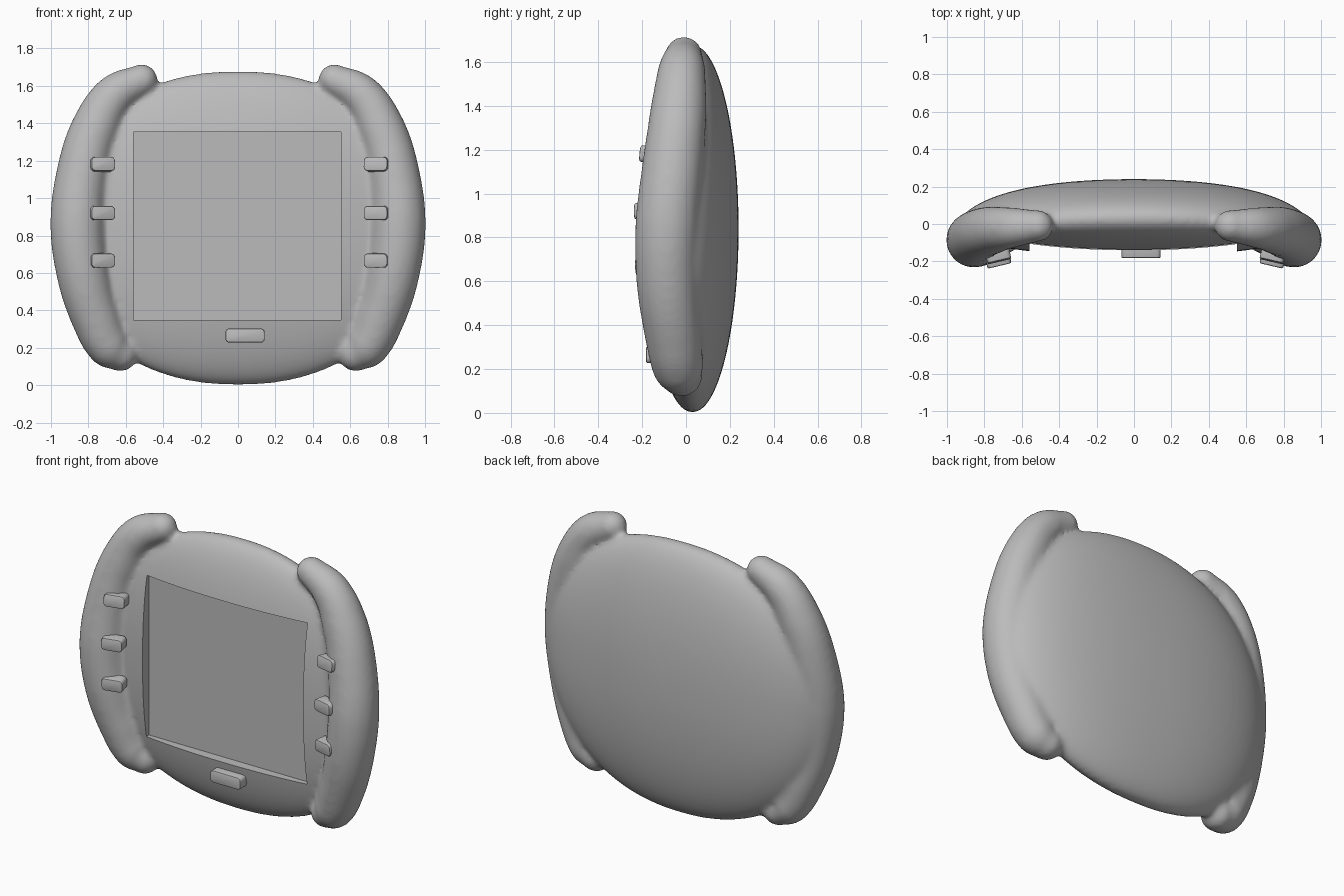
import bpy, bmesh, math
from mathutils import Vector

if "Cube" in bpy.data.objects:
    bpy.data.objects.remove(bpy.data.objects["Cube"])

grey = bpy.data.materials.new("light grey plastic")
grey.diffuse_color = (0.5, 0.5, 0.5, 1)
grey.use_nodes = True
grey.node_tree.nodes["Principled BSDF"].inputs["Base Color"].default_value = grey.diffuse_color


def activate(o):
    bpy.ops.object.select_all(action='DESELECT')
    o.select_set(True)
    bpy.context.view_layer.objects.active = o


def apply_all(o):
    activate(o)
    for m in list(o.modifiers):
        bpy.ops.object.modifier_apply(modifier=m.name)


# lens-shaped central body: superelliptic outline, domed back and front
def make_shell():
    bm = bmesh.new()
    n, rings, p = 96, 20, 2.2

    def point(t, r, side):
        c, s = math.cos(t), math.sin(t)
        k = (abs(c) ** p + abs(s) ** p) ** (-1 / p)
        x, z = 0.96 * r * k * c, 0.84 + 0.84 * r * k * s
        edge = 0.03 - 0.08 * x * x
        peak = 0.24 if side > 0 else -0.18
        return bm.verts.new((x, edge + (peak - edge) * math.sqrt(max(0, 1 - r * r)), z))

    loops = []
    for i in range(1, 2 * rings):
        a = math.pi * i / (2 * rings)
        loops.append([point(2 * math.pi * j / n, math.sin(a), 1 if i <= rings else -1) for j in range(n)])
    for a, b in zip(loops, loops[1:]):
        for j in range(n):
            bm.faces.new((a[j], a[(j + 1) % n], b[(j + 1) % n], b[j]))
    for lp, side in ((loops[0], 1), (loops[-1], -1)):
        tip = point(0, 0, side)
        for j in range(n):
            bm.faces.new((tip, lp[j], lp[(j + 1) % n]))
    bmesh.ops.recalc_face_normals(bm, faces=bm.faces)
    me = bpy.data.meshes.new("body")
    bm.to_mesh(me)
    bm.free()
    o = bpy.data.objects.new("body", me)
    bpy.context.collection.objects.link(o)
    return o


# side grips: tapering tubes with round ends (x, y, z, radius)
GRIP = [(.515, -.01, 1.632, .085), (.655, -.02, 1.555, .11), (.765, -.035, 1.37, .13),
        (.832, -.06, 1.13, .14), (.858, -.085, .86, .147), (.83, -.085, .6, .142),
        (.765, -.06, .37, .132), (.685, -.035, .205, .118), (.63, -.02, .168, .095)]


def make_grip(sx):
    cu = bpy.data.curves.new("grip", 'CURVE')
    cu.dimensions = '3D'
    cu.bevel_depth, cu.bevel_resolution, cu.use_fill_caps = 1, 8, True
    sp = cu.splines.new('BEZIER')
    sp.resolution_u = 10
    sp.bezier_points.add(len(GRIP) - 1)
    for b, (x, y, z, r) in zip(sp.bezier_points, GRIP):
        b.co, b.radius = (sx * x, y, z), r
        b.handle_left_type = b.handle_right_type = 'AUTO'
    o = bpy.data.objects.new("grip", cu)
    bpy.context.collection.objects.link(o)
    activate(o)
    bpy.ops.object.convert(target='MESH')
    parts = [bpy.context.object]
    for x, y, z, r in (GRIP[0], GRIP[-1]):
        bpy.ops.mesh.primitive_uv_sphere_add(segments=32, ring_count=16, radius=r, location=(sx * x, y, z))
        parts.append(bpy.context.object)
    return parts


# fuse shell and grips into one soft casing
body = make_shell()
pieces = make_grip(1) + make_grip(-1)
activate(body)
for q in pieces:
    q.select_set(True)
bpy.ops.object.join()
rm = body.modifiers.new("fuse", 'REMESH')
rm.mode, rm.voxel_size = 'VOXEL', 0.014
sm = body.modifiers.new("soften", 'SMOOTH')
sm.factor, sm.iterations = 0.5, 16
apply_all(body)

# square screen recess
bpy.ops.mesh.primitive_cube_add(size=1, location=(-.003, -.33, .852))
cutter = bpy.context.object
cutter.name = "screen_cutter"
cutter.scale = (1.11, .5, 1.005)
cutter.hide_render = True
bo = body.modifiers.new("screen recess", 'BOOLEAN')
bo.operation, bo.object, bo.solver = 'DIFFERENCE', cutter, 'EXACT'
apply_all(body)
bpy.data.objects.remove(cutter)
body.data.materials.clear()
body.data.materials.append(grey)
activate(body)
bpy.ops.object.shade_smooth_by_angle(angle=math.radians(40))


# rounded push buttons
def button(name, loc, size, turn=0, tilt=0):
    bpy.ops.mesh.primitive_cube_add(size=1, location=loc)
    o = bpy.context.object
    o.name = name
    o.scale = size
    bpy.ops.object.transform_apply(location=False, rotation=False, scale=True)
    bm = bmesh.new()
    bm.from_mesh(o.data)
    depth = [e for e in bm.edges if abs((e.verts[0].co - e.verts[1].co).y) > 1e-4]
    bmesh.ops.bevel(bm, geom=depth, offset=.022, segments=4, profile=.5, affect='EDGES')
    front = min(bm.faces, key=lambda f: f.calc_center_median().y)
    bmesh.ops.bevel(bm, geom=list(front.edges), offset=.008, segments=2, profile=.5, affect='EDGES')
    bm.to_mesh(o.data)
    bm.free()
    o.rotation_euler = (tilt, 0, turn)
    o.data.materials.append(grey)
    bpy.ops.object.shade_smooth_by_angle(angle=math.radians(40))


for side, sx, cx in (("left", -1, -.727), ("right", 1, .742)):
    for i, (z, y, tilt) in enumerate(((1.18, -.165, -.1), (.92, -.19, 0), (.667, -.185, .05))):
        button(f"{side}_button_{i + 1}", (cx, y, z), (.13, .07, .076), -sx * .23, tilt)
button("home_button", (.038, -.15, .265), (.21, .065, .076))
